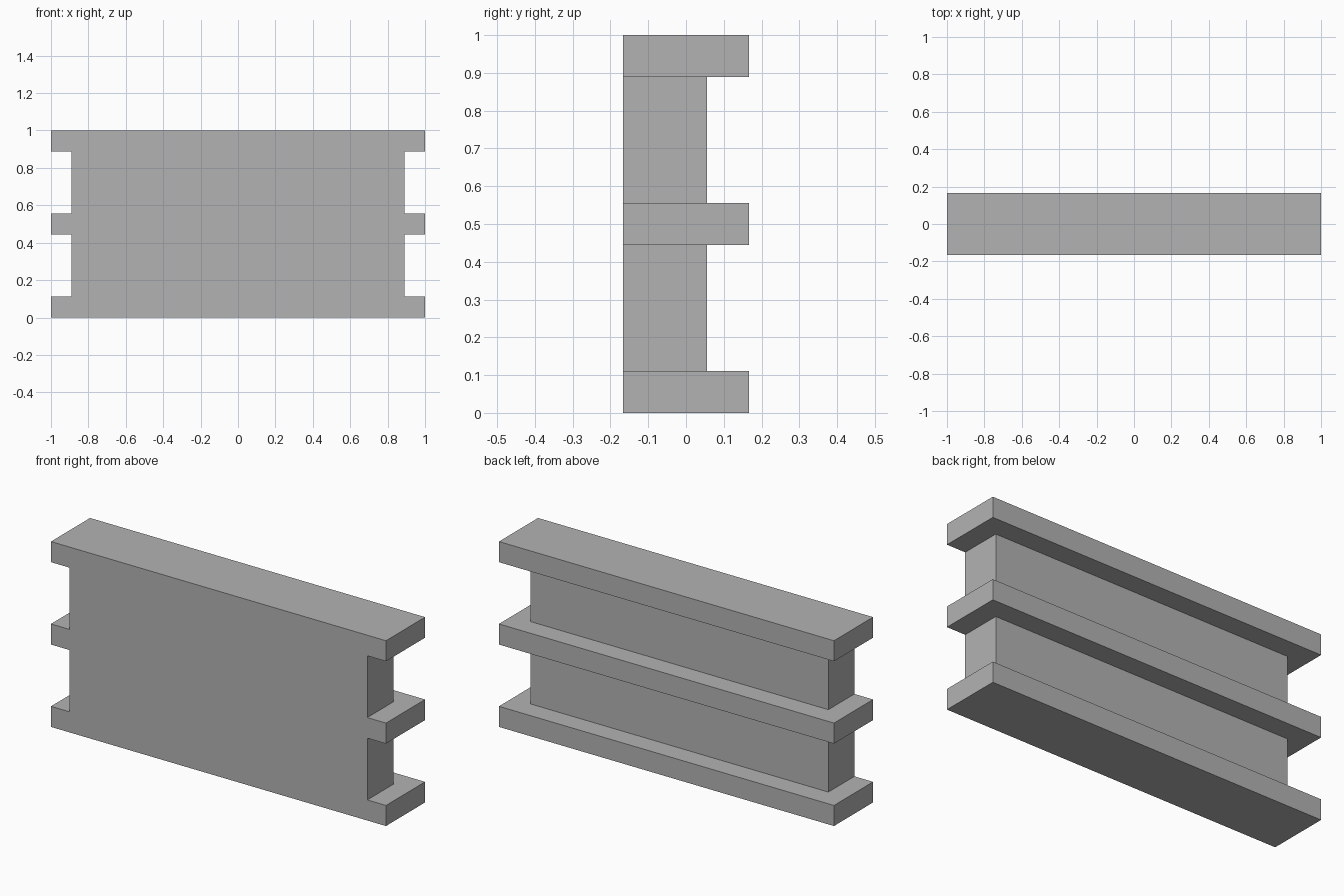
import bpy
import bmesh
from mathutils import Matrix, Vector

cube = bpy.data.objects.get("Cube")
if cube:
    bpy.data.objects.remove(cube, do_unlink=True)

U = 1 / 9  # module: one slab thickness
FRONT = -1.5 * U

# Single plain grey
grey = bpy.data.materials.new("plain_grey")
grey.use_nodes = True
colour = (0.45, 0.45, 0.45, 1)
grey.diffuse_color = colour
grey.node_tree.nodes["Principled BSDF"].inputs["Base Color"].default_value = colour


def block(name, width, depth, bottom, height):
    """Box centred in x, flush with the front plane."""
    size = Vector((width, depth, height)) * U
    centre = Vector((0, FRONT + size.y / 2, bottom * U + size.z / 2))
    bm = bmesh.new()
    bmesh.ops.create_cube(bm, matrix=Matrix.Translation(centre) @ Matrix.Diagonal(size).to_4x4())
    mesh = bpy.data.meshes.new(name)
    bm.to_mesh(mesh)
    bm.free()
    mesh.materials.append(grey)
    bpy.context.collection.objects.link(bpy.data.objects.new(name, mesh))


# Projecting slabs
for name, bottom in (("bottom_slab", 0), ("middle_slab", 4), ("top_slab", 8)):
    block(name, 18, 3, bottom, 1)

# Recessed wall panels between the slabs
for name, bottom in (("lower_panel", 1), ("upper_panel", 5)):
    block(name, 16, 2, bottom, 3)
